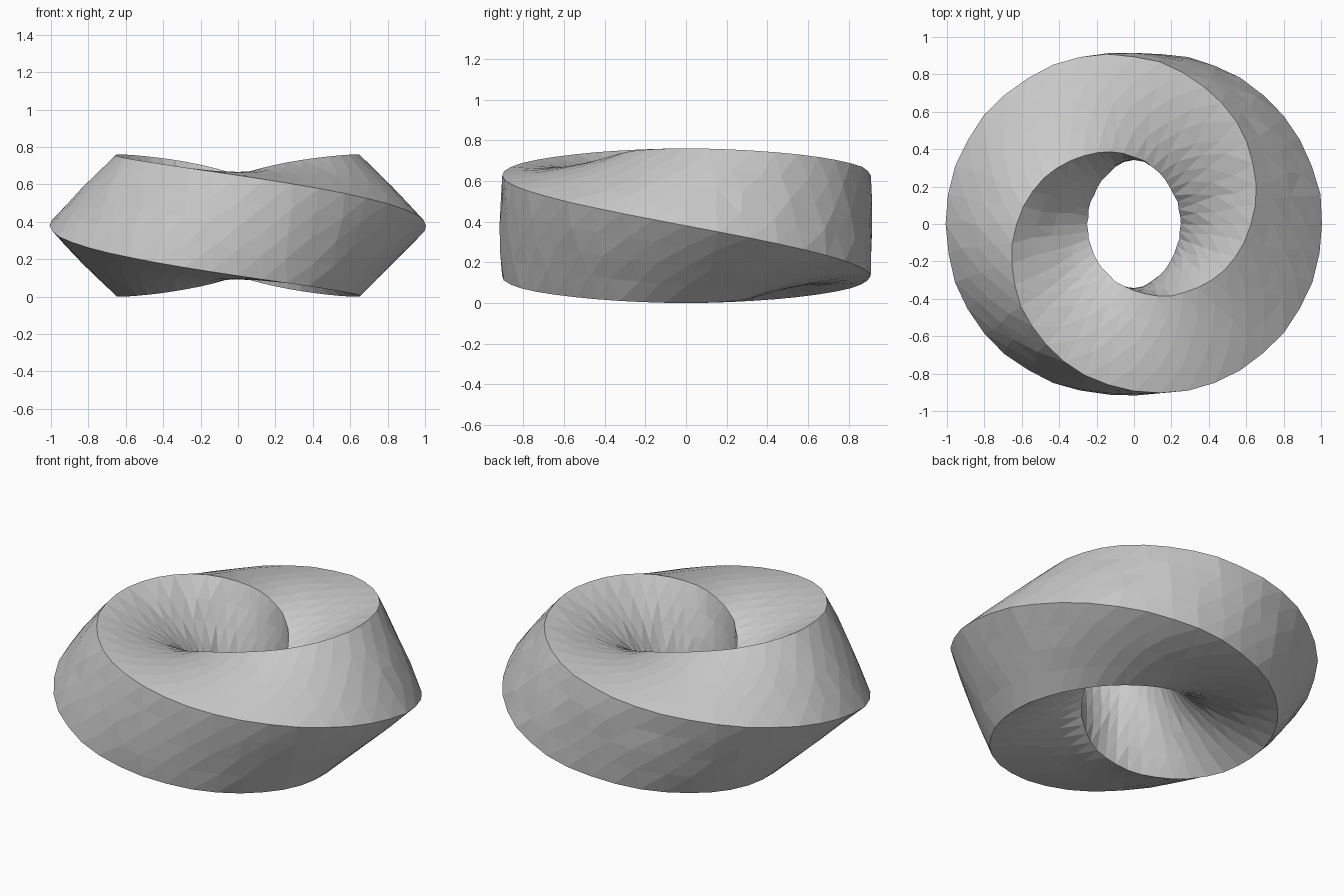
import bpy, bmesh, random
from math import pi, sin, cos
from mathutils import Vector

if "Cube" in bpy.data.objects:
    bpy.data.objects.remove(bpy.data.objects["Cube"])

random.seed(4)
RINGS, SIDE = 40, 4          # rings round the loop, facets per square side
R, HALF_DIAG, BULGE = 0.628, 0.38, 0.018
N = 4 * SIDE


def section_point(j, twist):
    """Point on a slightly bulged square section, turned by the twist angle."""
    side, step = divmod(j % N, SIDE)
    t = step / SIDE
    a = Vector((cos(side * pi / 2), sin(side * pi / 2))) * HALF_DIAG
    b = Vector((cos((side + 1) * pi / 2), sin((side + 1) * pi / 2))) * HALF_DIAG
    p = a.lerp(b, t) + (a + b).normalized() * BULGE * 4 * t * (1 - t)
    c, s = cos(twist), sin(twist)
    return p.x * c - p.y * s, p.x * s + p.y * c


# Square section swept round a circle with a half-turn twist
bm = bmesh.new()
rings = []
for i in range(RINGS):
    th = 2 * pi * i / RINGS
    ring = []
    for j in range(N):
        u, z = section_point(j, -th / 2)
        # hand-cut unevenness along the loop
        a = th + random.uniform(-0.025, 0.025) * (j % SIDE != 0)
        r = R + u + random.uniform(-0.004, 0.004)
        ring.append(bm.verts.new((r * cos(a), r * sin(a), z + 0.39)))
    rings.append(ring)

# The half turn makes the last ring meet the first two sides along
for i in range(RINGS):
    shift = -2 * SIDE if i == RINGS - 1 else 0
    nxt = rings[(i + 1) % RINGS]
    for j in range(N):
        bm.faces.new((rings[i][j], nxt[(j + shift) % N],
                      nxt[(j + 1 + shift) % N], rings[i][(j + 1) % N]))

bmesh.ops.triangulate(bm, faces=bm.faces[:], quad_method='SHORT_EDGE')
bmesh.ops.recalc_face_normals(bm, faces=bm.faces[:])

# Stand on the floor
low = min(v.co.z for v in bm.verts)
bmesh.ops.translate(bm, vec=(0, 0, -low), verts=bm.verts[:])

mesh = bpy.data.meshes.new("twisted_ring")
bm.to_mesh(mesh)
bm.free()
bpy.context.collection.objects.link(bpy.data.objects.new("twisted_ring", mesh))
